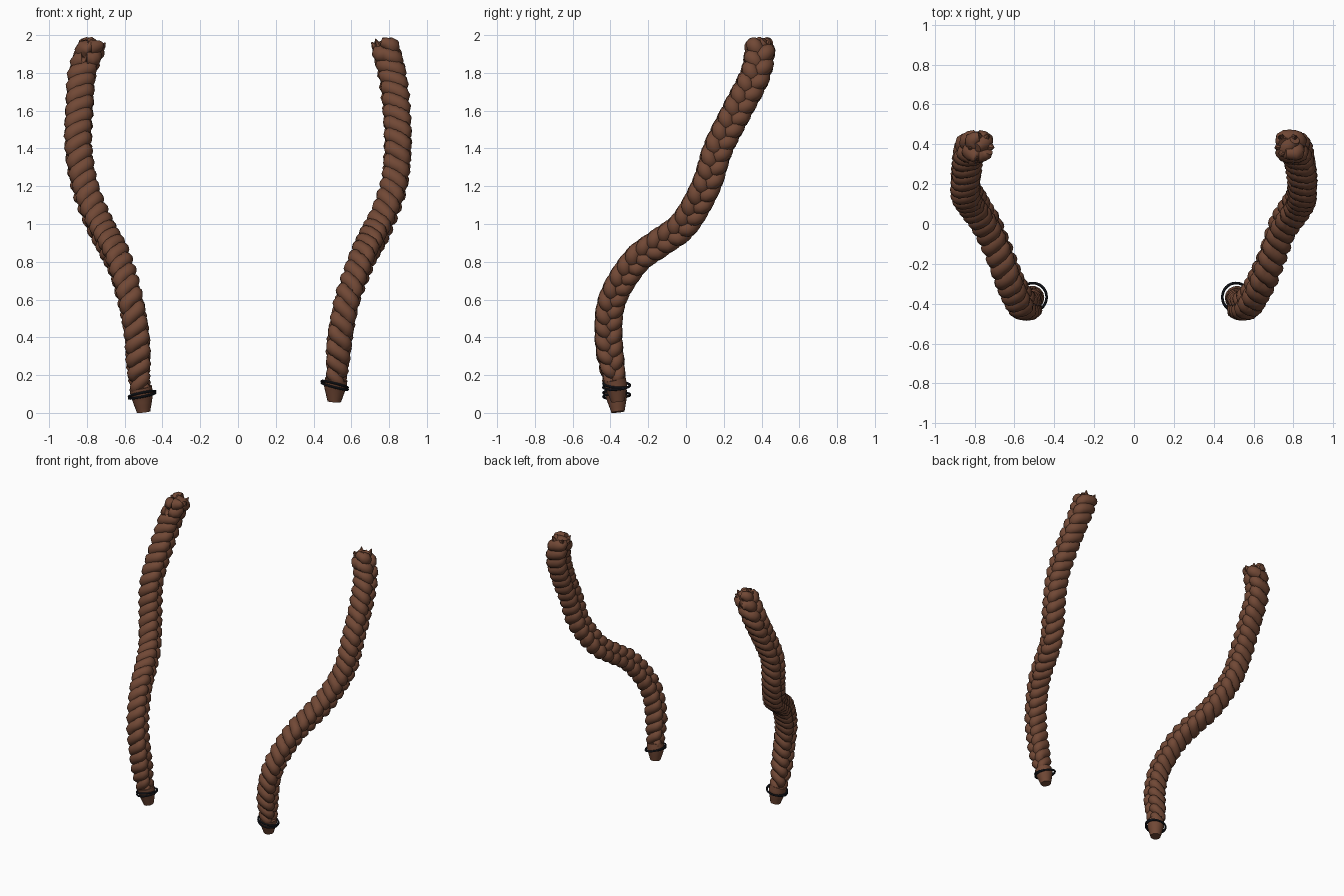
import bpy, bmesh, math, random
from mathutils import Vector

if "Cube" in bpy.data.objects:
    bpy.data.objects.remove(bpy.data.objects["Cube"])

random.seed(4)


def material(name, rgb):
    m = bpy.data.materials.new(name)
    m.diffuse_color = (*rgb, 1)
    m.use_nodes = True
    m.node_tree.nodes["Principled BSDF"].inputs["Base Color"].default_value = m.diffuse_color
    return m


HAIR = material("brown hair", (0.165, 0.065, 0.036))
BAND = material("black band", (0.012, 0.014, 0.02))


def smooth_path(pts, step=0.01):
    """Evenly spaced points on a smooth curve through pts."""
    pts = [Vector(p) for p in pts]
    ext = [2 * pts[0] - pts[1]] + pts + [2 * pts[-1] - pts[-2]]
    fine = []
    for a, b, c, d in zip(ext, ext[1:], ext[2:], ext[3:]):
        for k in range(40):
            t = k / 40
            fine.append(0.5 * (2 * b + (c - a) * t + (2 * a - 5 * b + 4 * c - d) * t * t
                               + (3 * b - a - 3 * c + d) * t ** 3))
    fine.append(pts[-1])
    out, acc = [fine[0]], 0.0
    for p, q in zip(fine, fine[1:]):
        acc += (q - p).length
        if acc >= step:
            out.append(q)
            acc -= step
    return out


def tangent(pts, i):
    return (pts[min(i + 1, len(pts) - 1)] - pts[max(i - 1, 0)]).normalized()


def tube(bm, pts, radii, sides=12):
    """Capped round tube along pts."""
    rings = []
    for i, (p, r) in enumerate(zip(pts, radii)):
        t = tangent(pts, i)
        u = (Vector((1, 0, 0)) - t * t.x).normalized()
        v = t.cross(u)
        rings.append([bm.verts.new(p + r * (u * math.cos(a) + v * math.sin(a)))
                      for a in (2 * math.pi * k / sides for k in range(sides))])
    for r0, r1 in zip(rings, rings[1:]):
        for k in range(sides):
            n = (k + 1) % sides
            bm.faces.new((r0[k], r0[n], r1[n], r1[k]))
    bm.faces.new(rings[0][::-1])
    bm.faces.new(rings[-1])


def finish(bm, name, mat):
    bmesh.ops.recalc_face_normals(bm, faces=bm.faces)
    me = bpy.data.meshes.new(name)
    bm.to_mesh(me)
    bm.free()
    me.materials.append(mat)
    me.shade_smooth()
    ob = bpy.data.objects.new(name, me)
    bpy.context.collection.objects.link(ob)
    bpy.context.view_layer.objects.active = ob
    ob.select_set(True)
    bpy.ops.object.shade_smooth_by_angle(angle=math.radians(50))
    ob.select_set(False)


def braid(name, side, pts, tail, period=0.215):
    path = smooth_path(pts)
    n = len(path)

    # three interlaced strands
    bm = bmesh.new()
    for s in range(3):
        line, radii = [], []
        for i in range(tail, n):
            f = (i - tail) / (n - 1 - tail)
            size = (0.96 + 0.14 * f) * min(1, 0.78 + (i - tail) * 0.012)
            t = tangent(path, i)
            out = (Vector((side, 0, 0)) - t * t.x * side).normalized()
            wide = t.cross(out)
            ph = -i * 0.01 / period * 2 * math.pi + s * 2 * math.pi / 3
            line.append(path[i] + size * (wide * 0.038 * math.sin(ph)
                                          - out * 0.034 * math.sin(2 * ph)))
            end = min(1, 0.6 + 0.15 * min(i - tail, n - 1 - i))
            radii.append(0.0385 * size * end)
        tube(bm, line, radii)
    finish(bm, name + "_strands", HAIR)

    # tapered tuft below the band
    bm = bmesh.new()
    m = tail + 4
    tube(bm, path[:m], [0.036 + 0.024 * min(1, i / (tail - 1)) for i in range(m)], 14)
    finish(bm, name + "_tuft", HAIR)

    # loose ends at the top
    bm = bmesh.new()
    for k in range(6):
        a = k * math.pi / 3 + random.uniform(-0.3, 0.3)
        d = Vector((math.cos(a), math.sin(a), 0))
        base = path[-1] + d * 0.04 - Vector((0, 0, 0.03))
        tip = base + d * 0.025 + Vector((0, 0, random.uniform(0.025, 0.055)))
        tube(bm, [base, (base + tip) / 2, tip], [0.022, 0.016, 0.003], 6)
    finish(bm, name + "_loose_ends", HAIR)


def hair_band(name, loc, tilt):
    for k, dz in enumerate((-0.004, 0.006)):
        bpy.ops.mesh.primitive_torus_add(
            major_radius=0.071, minor_radius=0.0065, major_segments=32, minor_segments=8,
            location=(loc[0], loc[1], loc[2] + dz), rotation=(0.08 - 0.16 * k, tilt, 0))
        ob = bpy.context.object
        ob.name = f"{name}_{k + 1}"
        ob.data.materials.append(BAND)
        bpy.ops.object.shade_smooth_by_angle()


braid("left_braid", -1, [
    (-0.50, -0.36, 0.005), (-0.51, -0.37, 0.1), (-0.525, -0.385, 0.2), (-0.535, -0.41, 0.4),
    (-0.57, -0.39, 0.6), (-0.63, -0.27, 0.8), (-0.68, -0.14, 0.9), (-0.735, -0.01, 1.0),
    (-0.81, 0.105, 1.2), (-0.845, 0.17, 1.4), (-0.84, 0.27, 1.6), (-0.825, 0.37, 1.8),
    (-0.765, 0.395, 1.965)], 10)
braid("right_braid", 1, [
    (0.51, -0.36, 0.06), (0.515, -0.37, 0.14), (0.525, -0.385, 0.22), (0.54, -0.41, 0.4),
    (0.58, -0.39, 0.6), (0.65, -0.27, 0.8), (0.70, -0.14, 0.9), (0.75, -0.01, 1.0),
    (0.825, 0.105, 1.2), (0.845, 0.17, 1.4), (0.84, 0.27, 1.6), (0.815, 0.37, 1.8),
    (0.77, 0.395, 1.965)], 9)
hair_band("left_band", (-0.508, -0.367, 0.095), -0.2)
hair_band("right_band", (0.512, -0.367, 0.145), 0.25)
